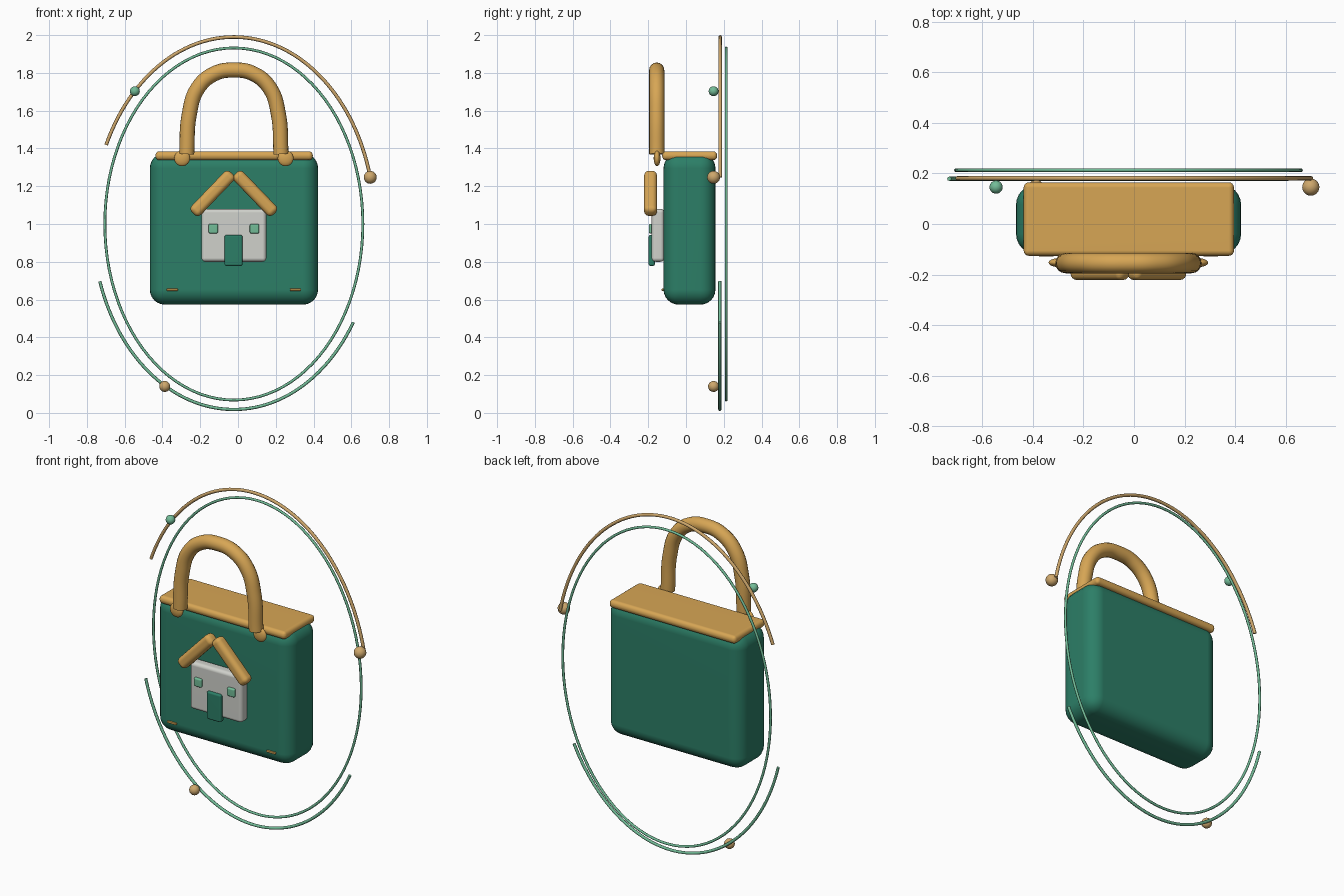
import bpy, bmesh
from math import radians, sin, cos, atan2, hypot
from mathutils import Matrix

cube = bpy.data.objects.get("Cube")
if cube:
    bpy.data.objects.remove(cube, do_unlink=True)

CX = -0.022  # shared centre line of the bag and rings


def material(name, rgb):
    m = bpy.data.materials.new(name)
    m.use_nodes = True
    m.diffuse_color = (*rgb, 1)
    bsdf = next(n for n in m.node_tree.nodes if n.type == 'BSDF_PRINCIPLED')
    bsdf.inputs["Base Color"].default_value = (*rgb, 1)
    return m


GREEN = material("deep green", (0.025, 0.21, 0.135))
GOLD = material("warm gold", (0.68, 0.38, 0.09))
PALE_GOLD = material("pale gold", (0.62, 0.39, 0.15))
MINT = material("mint green", (0.17, 0.50, 0.31))
WALL = material("off white", (0.63, 0.64, 0.60))


def finish(obj, mat, angle=40):
    obj.data.materials.clear()
    obj.data.materials.append(mat)
    bpy.ops.object.select_all(action='DESELECT')
    obj.select_set(True)
    bpy.context.view_layer.objects.active = obj
    bpy.ops.object.shade_smooth_by_angle(angle=radians(angle))
    return obj


def from_bmesh(name, bm, mat):
    mesh = bpy.data.meshes.new(name)
    bm.to_mesh(mesh)
    bm.free()
    obj = bpy.data.objects.new(name, mesh)
    bpy.context.collection.objects.link(obj)
    return finish(obj, mat)


def rounded_box(name, x, y, z, bevel, mat, segments=4):
    """Bevelled box from its (low, high) extent on each axis."""
    ext = (x, y, z)
    bm = bmesh.new()
    bmesh.ops.create_cube(bm, size=1)
    bmesh.ops.scale(bm, vec=[b - a for a, b in ext], verts=bm.verts)
    bmesh.ops.bevel(bm, geom=bm.edges[:], offset=bevel, segments=segments,
                    profile=0.5, affect='EDGES', clamp_overlap=True)
    obj = from_bmesh(name, bm, mat)
    obj.location = [(a + b) / 2 for a, b in ext]
    obj.modifiers.new("even shading", 'WEIGHTED_NORMAL').keep_sharp = True
    return obj


def ball(name, centre, radii, mat):
    bm = bmesh.new()
    bmesh.ops.create_uvsphere(bm, u_segments=24, v_segments=16, radius=1)
    bmesh.ops.transform(bm, matrix=Matrix.Diagonal((*radii, 1)), verts=bm.verts)
    obj = from_bmesh(name, bm, mat)
    obj.location = centre
    return obj


def tube(name, points, radius, mat, closed=False, smooth_path=False):
    """Round tube swept along a path."""
    cu = bpy.data.curves.new(name, 'CURVE')
    cu.dimensions = '3D'
    cu.bevel_depth = radius
    cu.bevel_resolution = 6 if smooth_path else 2
    cu.use_fill_caps = not closed
    sp = cu.splines.new('BEZIER' if smooth_path else 'POLY')
    if smooth_path:
        cu.resolution_u = 10
        sp.bezier_points.add(len(points) - 1)
        for bp, p in zip(sp.bezier_points, points):
            bp.co = p
            bp.handle_left_type = bp.handle_right_type = 'AUTO'
    else:
        sp.points.add(len(points) - 1)
        for pt, p in zip(sp.points, points):
            pt.co = (*p, 1)
    sp.use_cyclic_u = closed
    obj = bpy.data.objects.new(name, cu)
    bpy.context.collection.objects.link(obj)
    bpy.ops.object.select_all(action='DESELECT')
    obj.select_set(True)
    bpy.context.view_layer.objects.active = obj
    bpy.ops.object.convert(target='MESH')
    return finish(bpy.context.view_layer.objects.active, mat, 50)


def arc(a, b, y, start, end, steps):
    """Points on an upright ellipse between two angles."""
    return [(CX + a * cos(radians(start + (end - start) * i / steps)), y,
             1 + b * sin(radians(start + (end - start) * i / steps)))
            for i in range(steps + 1)]


# Bag body and lid
rounded_box("bag_body", (-0.467, 0.424), (-0.119, 0.156), (0.573, 1.375), 0.08, GREEN, 6)
rounded_box("bag_lid", (-0.437, 0.396), (-0.126, 0.165), (1.338, 1.385), 0.021, GOLD)

# Handle with its two mounts
half = [(0.25, 1.37), (0.236, 1.58), (0.19, 1.72), (0.10, 1.797)]
path = [(-x, z) for x, z in half] + [(0, 1.815)] + half[::-1]
tube("handle", [(CX + x, -0.155, z) for x, z in path], 0.04, GOLD, smooth_path=True)
for side, s in (("right", -1), ("left", 1)):
    ball(f"handle_mount_{side}", (CX + s * 0.274, -0.153, 1.348), (0.042, 0.018, 0.042), GOLD)

# House on the front
rounded_box("house_wall", (-0.193, 0.150), (-0.182, -0.115), (0.80, 1.08), 0.02, WALL)
rounded_box("house_door", (-0.071, 0.024), (-0.198, -0.165), (0.778, 0.942), 0.01, GREEN, 3)
for side, s in (("right", -1), ("left", 1)):
    wx = CX + s * 0.109
    rounded_box(f"house_window_{side}", (wx - 0.025, wx + 0.025), (-0.197, -0.165),
                (0.95, 1.0), 0.008, MINT, 3)
    # Sloping roof beam
    dx, dz = 0.205, 0.213
    length = hypot(dx, dz)
    beam = rounded_box(f"roof_beam_{side}", (-length / 2, length / 2), (-0.222, -0.153),
                       (-0.034, 0.034), 0.026, GOLD, 5)
    beam.location = (CX + s * 0.113, -0.1875, 1.162)
    beam.rotation_euler.y = s * atan2(dz, dx)
    # Small stitch near the bottom corner
    sx = CX + s * 0.326
    rounded_box(f"stitch_{side}", (sx - 0.03, sx + 0.03), (-0.129, -0.115),
                (0.646, 0.658), 0.004, GOLD, 2)

# Rings behind the bag
tube("full_ring", arc(0.683, 0.932, 0.213, 0, 360, 96)[:-1], 0.0075, MINT, closed=True)
tube("upper_arc", arc(0.746, 0.99, 0.181, 14.5, 155, 56), 0.0095, PALE_GOLD)
tube("lower_arc", arc(0.746, 0.982, 0.179, 198, 328, 56), 0.0085, MINT)

# Beads on the arcs
ball("bead_large", (0.70, 0.146, 1.247), (0.034,) * 3, PALE_GOLD)
ball("bead_small", (-0.388, 0.146, 0.14), (0.029,) * 3, PALE_GOLD)
ball("bead_mint", (-0.546, 0.146, 1.703), (0.026,) * 3, MINT)
